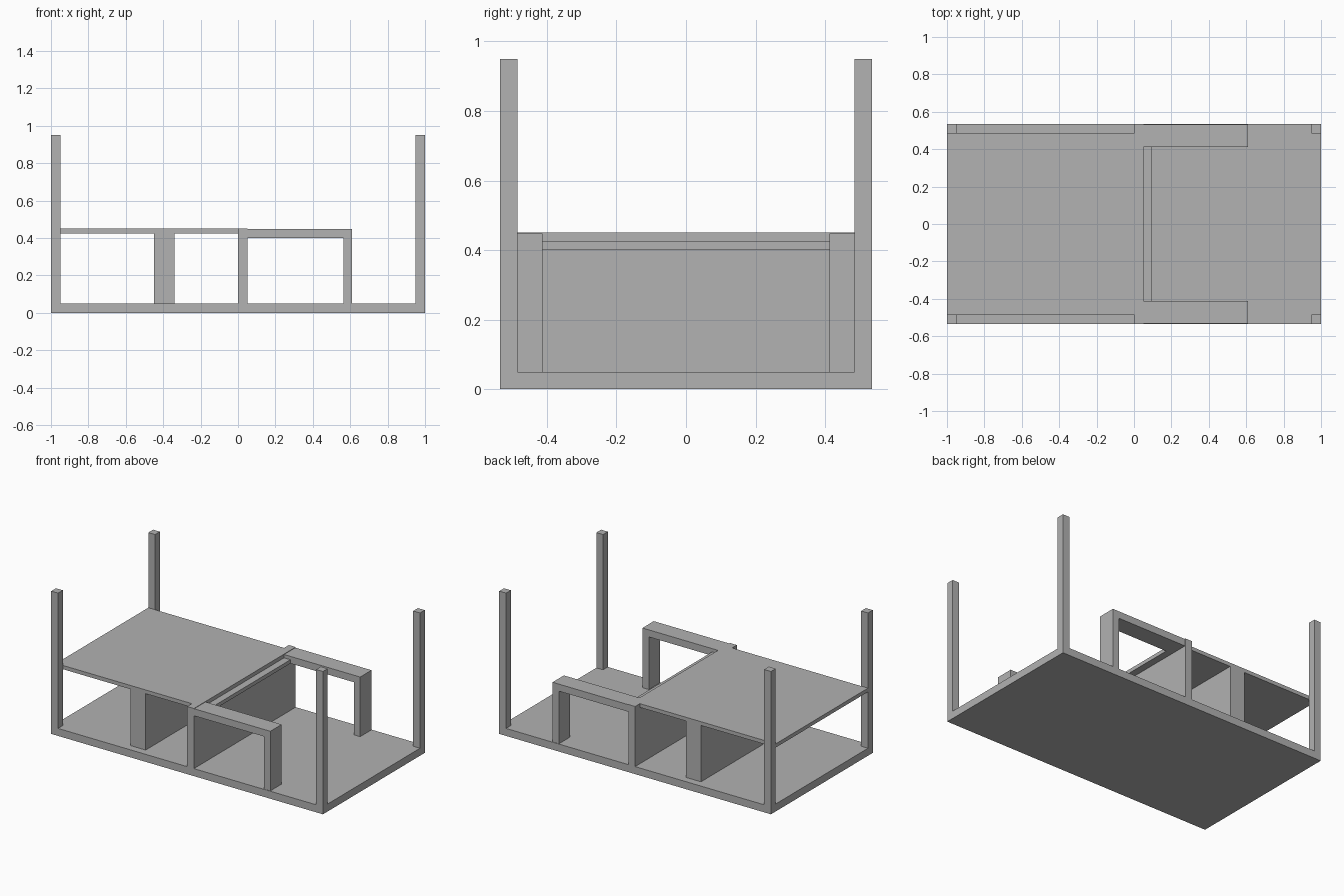
import bpy

cube = bpy.data.objects.get("Cube")
if cube:
    bpy.data.objects.remove(cube, do_unlink=True)

grey = bpy.data.materials.new("plain grey")
grey.use_nodes = True
colour = (0.445, 0.445, 0.445, 1)
grey.diffuse_color = colour
grey.node_tree.nodes["Principled BSDF"].inputs["Base Color"].default_value = colour


def box(name, x, y, z):
    """Box from its (low, high) extents on each axis."""
    spans = (x, y, z)
    bpy.ops.mesh.primitive_cube_add(size=1, location=[(a + b) / 2 for a, b in spans])
    obj = bpy.context.object
    obj.name = name
    obj.scale = [b - a for a, b in spans]
    bpy.ops.object.transform_apply(location=False, rotation=False, scale=True)
    obj.data.materials.append(grey)
    return obj


HALF_X, HALF_Y = 1.0, 0.535
T = 0.05            # board thickness
TOP = 0.45          # height of the upper deck
DECK_UNDER = 0.425
INNER_Y = HALF_Y - T

# Base board
box("base_board", (-HALF_X, HALF_X), (-HALF_Y, HALF_Y), (0, T))

# Upper deck and the two upright panels beneath it
box("upper_deck", (-HALF_X, 0), (-INNER_Y, INNER_Y), (DECK_UNDER, TOP))
box("middle_wall", (0, T), (-HALF_Y, HALF_Y), (T, TOP))
box("deck_support", (-0.45, -0.34), (-INNER_Y, INNER_Y), (T, DECK_UNDER))

# Ledge along the middle wall
box("wall_ledge", (T, 0.097), (-0.413, 0.413), (0.4, DECK_UNDER))

# Corner posts and side arms, front and back
for side, sy in (("front", -1), ("back", 1)):
    post_y = sorted((sy * INNER_Y, sy * HALF_Y))
    for end, sx in (("right", -1), ("left", 1)):
        post_x = sorted((sx * (HALF_X - T), sx * HALF_X))
        box(f"{side}_{end}_post", post_x, post_y, (T, 0.95))
    arm_y = sorted((sy * 0.413, sy * 0.532))
    box(f"{side}_arm", (T, 0.61), arm_y, (0.4, 0.447))
    box(f"{side}_arm_leg", (0.563, 0.61), arm_y, (T, 0.4))
